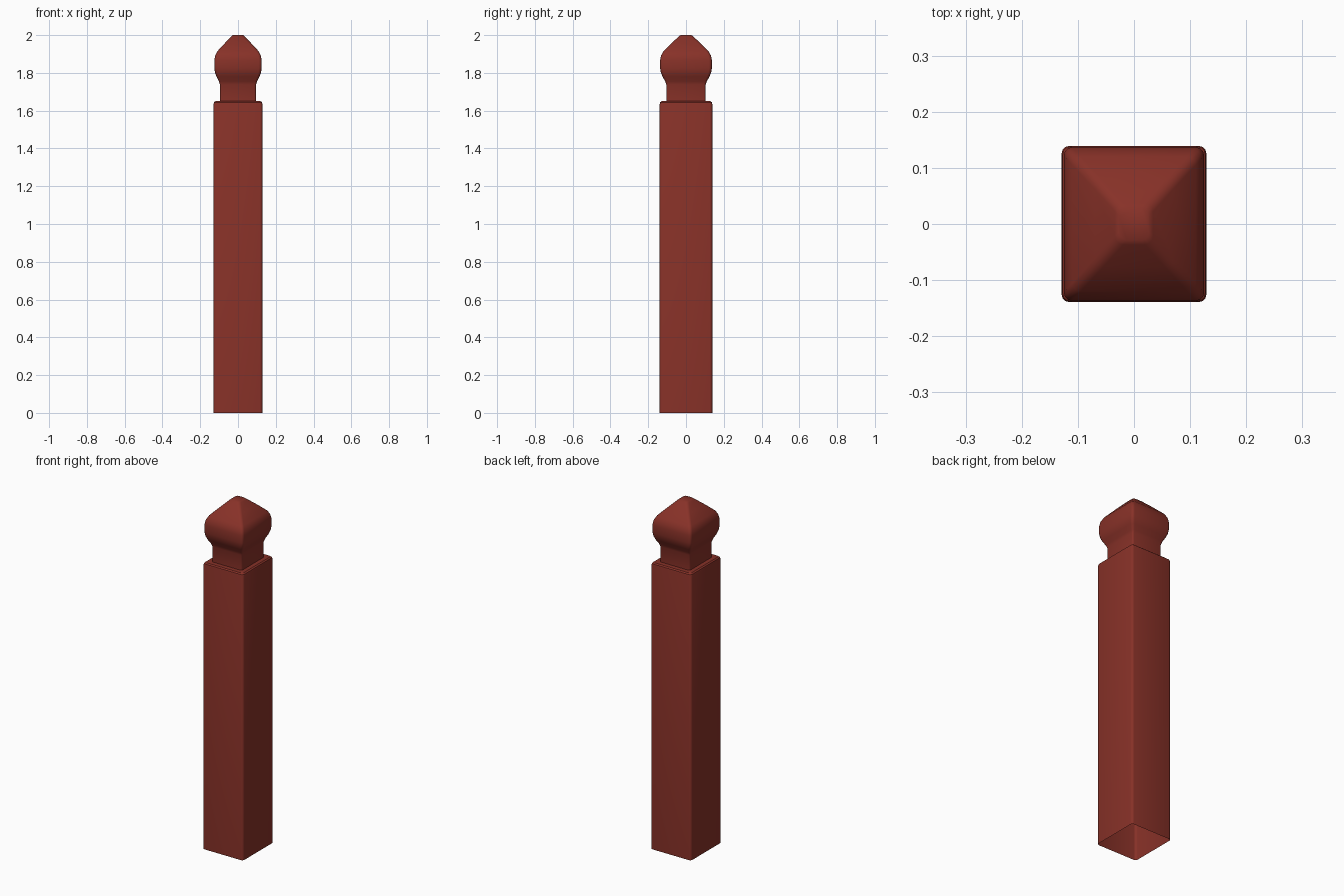
import bpy, bmesh, math

if "Cube" in bpy.data.objects:
    bpy.data.objects.remove(bpy.data.objects["Cube"])

paint = bpy.data.materials.new("dark red paint")
paint.diffuse_color = (0.245, 0.031, 0.021, 1)
paint.use_nodes = True
paint.node_tree.nodes["Principled BSDF"].inputs["Base Color"].default_value = paint.diffuse_color


def ring(bm, hx, hy, z, r, n=3):
    """Rounded rectangle of vertices at height z."""
    verts = []
    for k, (sx, sy) in enumerate([(1, 1), (-1, 1), (-1, -1), (1, -1)]):
        for i in range(n + 1):
            a = math.pi / 2 * (k + i / n)
            verts.append(bm.verts.new((sx * (hx - r) + r * math.cos(a),
                                       sy * (hy - r) + r * math.sin(a), z)))
    return verts


def loft(name, sections):
    """Skin the sections upward, cap the top, leave the bottom open."""
    bm = bmesh.new()
    rings = [ring(bm, *s) for s in sections]
    for a, b in zip(rings, rings[1:]):
        n = len(a)
        for i in range(n):
            j = (i + 1) % n
            bm.faces.new((a[i], a[j], b[j], b[i]))
    bm.faces.new(rings[-1])
    me = bpy.data.meshes.new(name)
    bm.to_mesh(me)
    bm.free()
    me.materials.append(paint)
    ob = bpy.data.objects.new(name, me)
    bpy.context.collection.objects.link(ob)
    bpy.context.view_layer.objects.active = ob
    ob.select_set(True)
    bpy.ops.object.shade_smooth_by_angle(angle=math.radians(35))
    ob.select_set(False)
    return ob


# One skin: square shaft, rounded shoulder, ledge, neck, bulbous head, tip
loft("bollard_post", [
    (0.129, 0.139, 0.000, 0.013),
    (0.129, 0.139, 1.636, 0.013),
    (0.127, 0.137, 1.644, 0.013),
    (0.120, 0.130, 1.650, 0.012),
    (0.096, 0.104, 1.650, 0.010),
    (0.096, 0.104, 1.738, 0.010),
    (0.101, 0.110, 1.755, 0.012),
    (0.114, 0.124, 1.780, 0.014),
    (0.122, 0.133, 1.802, 0.015),
    (0.125, 0.137, 1.825, 0.015),
    (0.125, 0.137, 1.868, 0.015),
    (0.121, 0.132, 1.892, 0.015),
    (0.110, 0.120, 1.914, 0.015),
    (0.070, 0.077, 1.957, 0.015),
    (0.034, 0.037, 1.994, 0.015),
    (0.027, 0.029, 2.000, 0.014),
])
